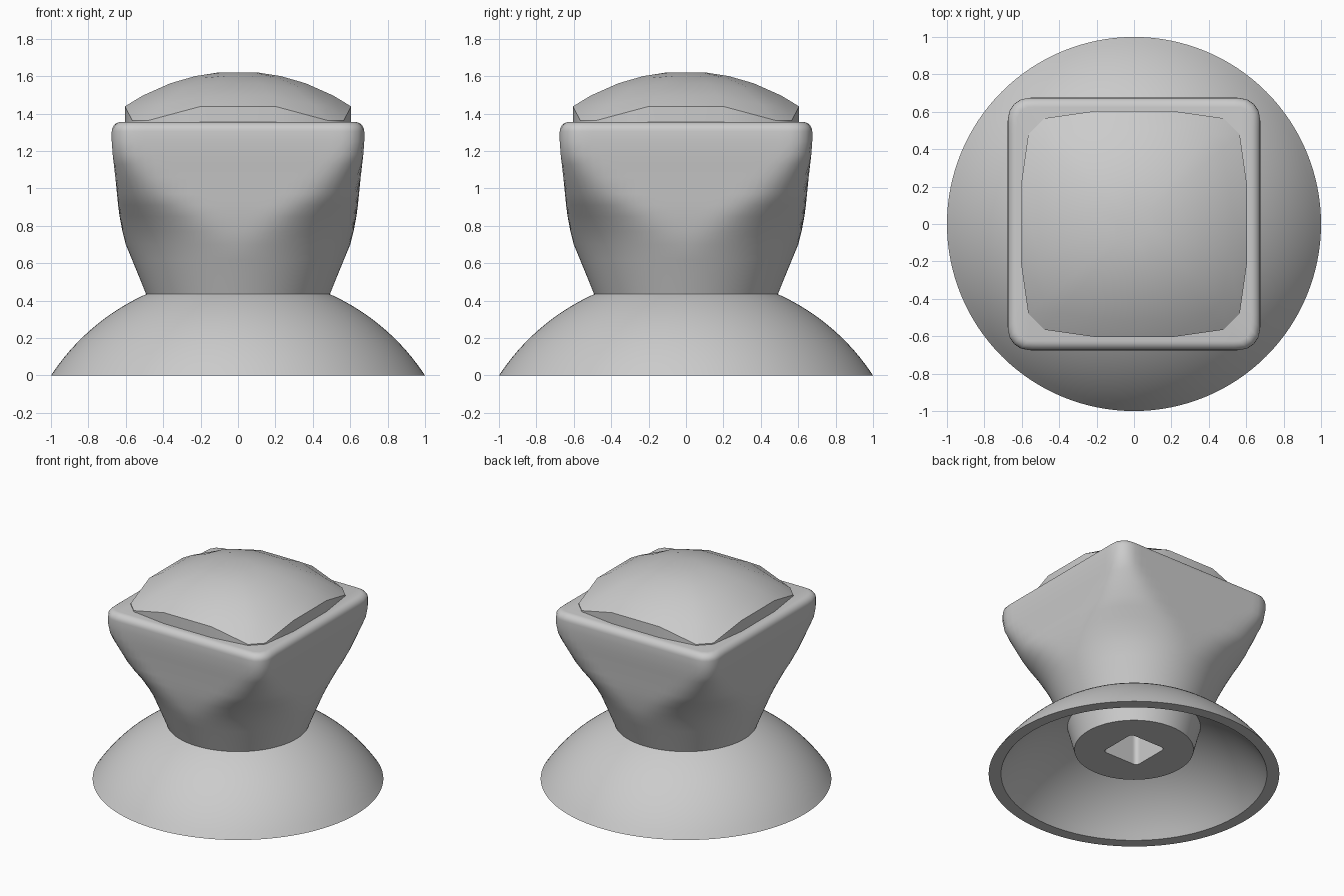
import bpy, bmesh, math

if "Cube" in bpy.data.objects:
    bpy.data.objects.remove(bpy.data.objects["Cube"], do_unlink=True)

grey = bpy.data.materials.new("plain grey")
grey.use_nodes = True
colour = (0.6, 0.6, 0.6, 1)
grey.diffuse_color = colour
grey.node_tree.nodes["Principled BSDF"].inputs["Base Color"].default_value = colour


def rounded_square(half, corner, z, count=128):
    """Ring of points; corner == half gives a circle."""
    ring = []
    inset = half - corner
    for i in range(count):
        angle = 2 * math.pi * i / count
        c, s = abs(math.cos(angle)), abs(math.sin(angle))
        big, small = max(c, s), min(c, s)
        if half * small / big <= inset:
            r = half / big
        else:
            k = inset * (c + s)
            r = k + math.sqrt(max(0, k * k - 2 * inset ** 2 + corner ** 2))
        ring.append((r * math.cos(angle), r * math.sin(angle), z))
    return ring


def circle(radius, z):
    return rounded_square(radius, radius, z)


def loft(name, rings, cap_start=False, cap_end=False, closed=False, sharp=35):
    bm = bmesh.new()
    loops = [[bm.verts.new(p) for p in ring] for ring in rings]
    pairs = list(zip(loops, loops[1:]))
    if closed:
        pairs.append((loops[-1], loops[0]))
    for a, b in pairs:
        for i in range(len(a)):
            j = (i + 1) % len(a)
            bm.faces.new((a[i], a[j], b[j], b[i]))
    if cap_start:
        bm.faces.new(loops[0][::-1])
    if cap_end:
        bm.faces.new(loops[-1])
    bmesh.ops.recalc_face_normals(bm, faces=bm.faces)
    mesh = bpy.data.meshes.new(name)
    bm.to_mesh(mesh)
    bm.free()
    mesh.materials.append(grey)
    obj = bpy.data.objects.new(name, mesh)
    bpy.context.collection.objects.link(obj)
    bpy.ops.object.select_all(action="DESELECT")
    obj.select_set(True)
    bpy.context.view_layer.objects.active = obj
    bpy.ops.object.shade_smooth_by_angle(angle=math.radians(sharp))
    return obj


# Domed skirt: a shell between two concentric spherical caps
centre_z = -0.656


def cap_ring(foot, r):
    return circle(r, centre_z + math.sqrt(foot ** 2 + centre_z ** 2 - r * r))


steps = 16
outer = [cap_ring(1.0, 1.0 - 0.56 * i / steps) for i in range(steps + 1)]
inner = [cap_ring(0.915, 0.915 - 0.475 * i / steps) for i in range(steps + 1)]
loft("base_skirt", outer + inner[::-1], closed=True)

# Mounting boss under the skirt with a square socket
loft("mounting_boss", [
    circle(0.465, 0.40), circle(0.41, 0.19),
    rounded_square(0.151, 0.03, 0.19), rounded_square(0.151, 0.03, 0.65),
], cap_end=True)

# Knob body: round at the neck, square at the rim (half width, corner, height)
body = [(0.49, 0.49, 0.43), (0.53, 0.53, 0.53), (0.567, 0.567, 0.62),
        (0.6, 0.6, 0.7), (0.618, 0.565, 0.77), (0.633, 0.49, 0.85),
        (0.641, 0.4, 0.91), (0.647, 0.32, 0.97), (0.656, 0.23, 1.06),
        (0.664, 0.165, 1.13), (0.67, 0.13, 1.18), (0.675, 0.115, 1.25)]
bevel = 0.05
for i in range(7):
    a = math.pi / 2 * i / 6
    shrink = bevel * (1 - math.cos(a))
    body.append((0.675 - shrink, 0.115 - shrink, 1.305 + bevel * math.sin(a)))
loft("knob_body", [rounded_square(*key) for key in body], cap_end=True)

# Faceted domed cushion on top
quarter = [(0.605, -0.2), (0.605, 0.2), (0.565, 0.48), (0.48, 0.565)]
outline = []
for turn in range(4):
    c, s = round(math.cos(turn * math.pi / 2)), round(math.sin(turn * math.pi / 2))
    outline += [(x * c - y * s, x * s + y * c) for x, y in quarter]
# drop the duplicate join direction by sorting around the centre
outline.sort(key=lambda p: math.atan2(p[1], p[0]))


def dome_ring(scale, radius=1.18, top=1.625):
    return [(x * scale, y * scale,
             top - radius + math.sqrt(radius ** 2 - (x * x + y * y) * scale ** 2))
            for x, y in outline]


loft("domed_top", [[(x, y, 1.34) for x, y in outline]]
     + [dome_ring(k) for k in (1, 0.84, 0.6, 0.38, 0.17)], cap_end=True, sharp=40)
